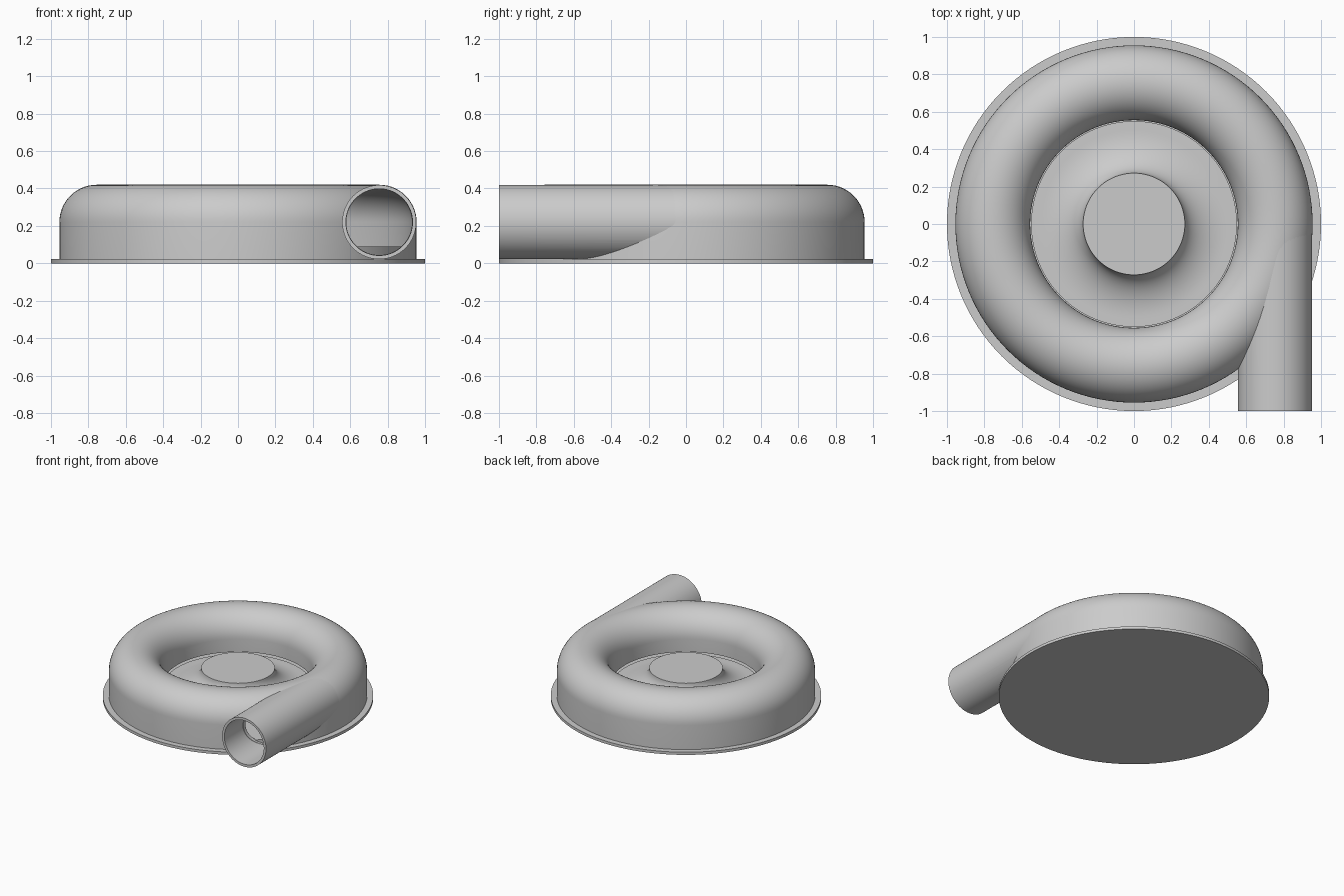
import bpy
import bmesh
from math import pi, sin, cos, radians
from mathutils import Matrix, Vector

old = bpy.data.objects.get("Cube")
if old:
    bpy.data.objects.remove(old, do_unlink=True)

grey = bpy.data.materials.new("plain grey")
grey.use_nodes = True
grey.diffuse_color = (0.6, 0.6, 0.6, 1)
grey.node_tree.nodes["Principled BSDF"].inputs["Base Color"].default_value = (0.6, 0.6, 0.6, 1)

RING = 0.755    # centre radius of the scroll, and x of the outlet
MID = 0.22      # height of the scroll's tube centre
OUTER = 0.198   # outside radius of the tube
BORE = 0.178    # inside radius of the tube


def revolve(name, profile, closed=True, steps=128):
    """Spin a profile of (radius, height) points around z."""
    bm = bmesh.new()
    verts = [bm.verts.new((r, 0, z)) for r, z in profile]
    edges = [bm.edges.new(p) for p in zip(verts, verts[1:])]
    if closed:
        edges.append(bm.edges.new((verts[-1], verts[0])))
    bmesh.ops.spin(bm, geom=verts + edges, cent=(0, 0, 0), axis=(0, 0, 1),
                   angle=2 * pi, steps=steps, use_merge=True)
    bmesh.ops.remove_doubles(bm, verts=bm.verts, dist=1e-5)
    bmesh.ops.recalc_face_normals(bm, faces=bm.faces)
    mesh = bpy.data.meshes.new(name)
    bm.to_mesh(mesh)
    bm.free()
    mesh.materials.append(grey)
    obj = bpy.data.objects.new(name, mesh)
    bpy.context.collection.objects.link(obj)
    return obj


def arch(radius, start=0, end=180, n=28):
    """Arc over the scroll from its outer to its inner side."""
    angles = [radians(start + (end - start) * i / n) for i in range(n + 1)]
    return [(RING + radius * cos(a), MID + radius * sin(a)) for a in angles]


def lay_along_outlet(obj):
    """Turn an upright part so that its z runs from the mouth towards +y."""
    obj.data.transform(Matrix.Translation(Vector((RING, -1, MID))) @ Matrix.Rotation(-pi / 2, 4, 'X'))


def cut(obj, cutter):
    mod = obj.modifiers.new("cut", 'BOOLEAN')
    mod.operation = 'DIFFERENCE'
    mod.solver = 'EXACT'
    mod.object = cutter
    cutter.hide_render = True
    cutter.hide_set(True)


def smooth(obj):
    bpy.ops.object.select_all(action='DESELECT')
    obj.select_set(True)
    bpy.context.view_layer.objects.active = obj
    for mod in list(obj.modifiers):
        bpy.ops.object.modifier_apply(modifier=mod.name)
    bpy.ops.object.shade_smooth_by_angle(angle=radians(30))


# Base flange with the raised floor
base = revolve("base_plate", [(0, 0), (1, 0), (1, 0.022), (0.94, 0.022),
                              (0.94, 0.09), (0, 0.09)], closed=False)

# Scroll housing, a thin arched wall open at the centre
inner = arch(BORE)
housing = revolve("scroll_housing",
                  [(RING + 0.2, 0.015)] + arch(0.2) + [(RING - 0.2, 0.115), (RING - BORE, 0.115)]
                  + inner[::-1] + [(RING + BORE, 0.015)])

# Rotor with a flared hub
flare = [(0.5 - 0.228 * sin(a), 0.245 - 0.145 * cos(a))
         for a in [i * pi / 32 for i in range(17)]]
rotor = revolve("rotor_hub", [(0, 0.08), (0.55, 0.08), (0.55, 0.1)] + flare + [(0, 0.245)],
                closed=False)

# Straight outlet tube meeting the scroll tangentially
outlet = revolve("outlet_pipe", [(OUTER, 0), (OUTER, 1), (BORE, 1), (BORE, 0)], steps=96)
lay_along_outlet(outlet)

# Helpers that open the passage between scroll and outlet
bore = revolve("bore_cutter", [(0, -0.1), (BORE - 0.002, -0.1), (BORE - 0.002, 0.93), (0, 0.93)],
               closed=False, steps=90)
lay_along_outlet(bore)
chamber = revolve("chamber_cutter", [(RING + 0.183, 0.0)] + arch(0.183) + [(RING - 0.183, 0.0)],
                  steps=120)
cut(housing, bore)
cut(outlet, chamber)

for part in (base, housing, rotor, outlet):
    smooth(part)
for helper in (bore, chamber):
    bpy.data.objects.remove(helper, do_unlink=True)
